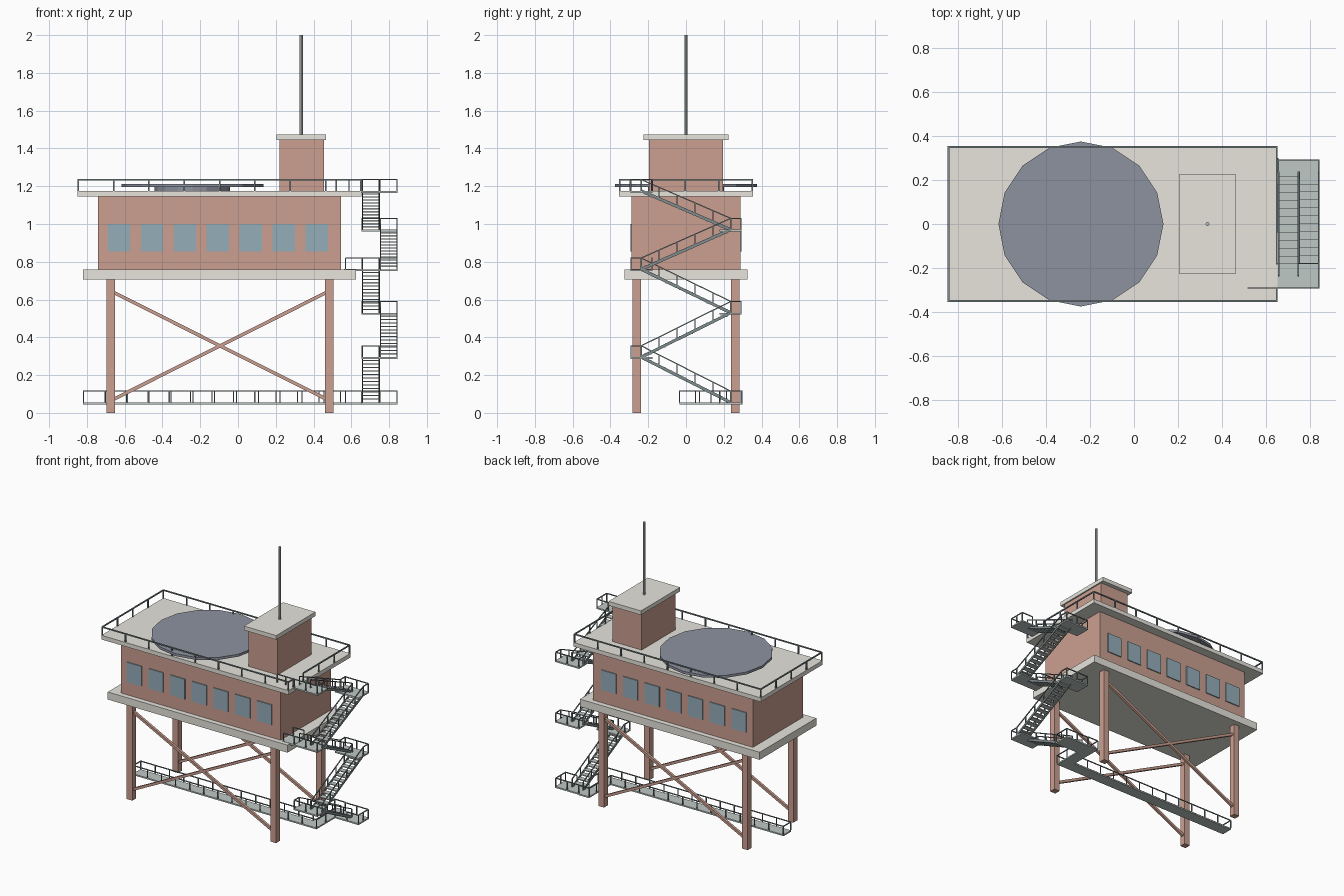
import bpy, bmesh
from math import ceil
from mathutils import Vector, Matrix

if "Cube" in bpy.data.objects:
    bpy.data.objects.remove(bpy.data.objects["Cube"])


def material(name, rgb):
    m = bpy.data.materials.new(name)
    m.diffuse_color = (*rgb, 1)
    m.use_nodes = True
    m.node_tree.nodes["Principled BSDF"].inputs["Base Color"].default_value = m.diffuse_color
    return m


BRICK = material("brick_red", (0.60, 0.35, 0.28))
STONE = material("pale_concrete", (0.80, 0.78, 0.72))
GLASS = material("window_blue", (0.30, 0.42, 0.49))
NAVY = material("pad_navy", (0.27, 0.29, 0.35))
STEEL = material("green_grey_steel", (0.52, 0.58, 0.56))
DARK = material("dark_steel", (0.22, 0.27, 0.28))


def finish(name, bm, mat):
    bmesh.ops.recalc_face_normals(bm, faces=bm.faces)
    mesh = bpy.data.meshes.new(name)
    bm.to_mesh(mesh)
    bm.free()
    mesh.materials.append(mat)
    obj = bpy.data.objects.new(name, mesh)
    bpy.context.collection.objects.link(obj)


def add_box(bm, x0, x1, y0, y1, z0, z1):
    m = Matrix.Translation(((x0 + x1) / 2, (y0 + y1) / 2, (z0 + z1) / 2))
    bmesh.ops.create_cube(bm, size=1, matrix=m @ Matrix.Diagonal((x1 - x0, y1 - y0, z1 - z0, 1)))


def add_bar(bm, p, q, w, h):
    # square bar from p to q, with its height kept upright
    p, q = Vector(p), Vector(q)
    d = (q - p).normalized()
    side = d.cross(Vector((0, 0, 1)))
    side = side.normalized() if side.length > 1e-4 else Vector((1, 0, 0))
    up = side.cross(d)
    rot = Matrix((side, d, up)).transposed().to_4x4()
    m = Matrix.Translation((p + q) / 2) @ rot @ Matrix.Diagonal((w, (q - p).length, h, 1))
    bmesh.ops.create_cube(bm, size=1, matrix=m)


def boxes(name, mat, dims):
    bm = bmesh.new()
    for d in dims:
        add_box(bm, *d)
    finish(name, bm, mat)


def prism(name, mat, sides, r, x, y, z0, z1):
    bm = bmesh.new()
    bmesh.ops.create_cone(bm, cap_ends=True, segments=sides, radius1=r, radius2=r, depth=z1 - z0,
                          matrix=Matrix.Translation((x, y, (z0 + z1) / 2)))
    finish(name, bm, mat)


def add_rail(bm, pts, h=0.06, t=0.006, gap=0.12):
    # top rail along a path with evenly spaced posts
    lift = Vector((0, 0, h))
    pts = [Vector(p) for p in pts]
    for p, q in zip(pts, pts[1:]):
        add_bar(bm, p + lift, q + lift, t, t)
        n = max(1, ceil((q - p).length / gap))
        for i in range(n + 1):
            a = p.lerp(q, i / n)
            add_bar(bm, a, a + lift, t, t)


# legs and cross braces
LX, LY = (-0.673, 0.483), (-0.262, 0.262)
boxes("legs", BRICK, [(x - .0225, x + .0225, y - .0225, y + .0225, 0, .71) for x in LX for y in LY])
bm = bmesh.new()
for y in LY:
    add_bar(bm, (LX[0], y, .645), (LX[1], y, .065), .018, .018)
    add_bar(bm, (LX[0], y, .065), (LX[1], y, .645), .018, .018)
finish("cross_braces", bm, BRICK)

# main building
boxes("lower_deck", STONE, [(-.82, .625, -.325, .325, .705, .76)])
boxes("cabin", BRICK, [(-.74, .545, -.288, .288, .76, 1.145)])
boxes("roof_deck", STONE, [(-.85, .655, -.355, .355, 1.145, 1.175)])
boxes("windows", GLASS, [(x - .059, x + .059, min(s * .28, s * .295), max(s * .28, s * .295), .855, 1.0)
                         for s in (-1, 1) for x in [-.63 + .1745 * i for i in range(7)]])

# roof house and mast
boxes("roof_house", BRICK, [(.22, .455, -.195, .195, 1.175, 1.445)])
boxes("roof_house_cap", STONE, [(.205, .465, -.225, .225, 1.445, 1.475)])
prism("mast", STEEL, 8, .009, .335, 0, 1.475, 2.0)

# landing pad
prism("landing_pad", NAVY, 16, .376, -.242, 0, 1.195, 1.213)
prism("landing_pad_support", NAVY, 16, .2, -.242, 0, 1.175, 1.195)

# roof railing, open where the stair arrives
bm = bmesh.new()
X0, X1, Y, Z = -.846, .651, .351, 1.175
add_rail(bm, [(X1, -.18, Z), (X1, Y, Z), (X0, Y, Z), (X0, -Y, Z), (X1, -Y, Z), (X1, -.295, Z)],
         t=.008, gap=.2)
finish("roof_railing", bm, DARK)

# stair tower: five flights zigzagging between landings
LEVELS = [.055, .295, .53, .76, .97, 1.175]
END, EDGE, IN, OUT, MID = .237, .295, .657, .845, .751
STEPS = 13
treads, stringers, rails = bmesh.new(), bmesh.new(), bmesh.new()
for i, (za, zb) in enumerate(zip(LEVELS, LEVELS[1:])):
    s = 1 if i % 2 == 0 else -1
    xa, xb = (IN + .003, MID - .003) if s > 0 else (MID + .003, OUT - .003)
    a, b = Vector((0, s * END, za)), Vector((0, -s * END, zb))
    for x in (xa, xb):
        off = Vector((x, 0, 0))
        add_bar(stringers, a + off, b + off, .006, .016)
        add_rail(rails, [a + off, b + off])
    for k in range(1, STEPS):
        p = a.lerp(b, k / STEPS)
        add_box(treads, xa, xb, p.y - .018, p.y + .018, p.z - .003, p.z + .003)
finish("stair_treads", treads, STEEL)
finish("stair_stringers", stringers, DARK)

landings = []
for i, z in enumerate(LEVELS):
    s = 1 if i % 2 == 0 else -1
    ys = sorted((s * .178, s * EDGE))
    landings.append((IN - .003, OUT, *ys, z - .01, z))
    e = s * (EDGE - .003)
    path = [(OUT - .003, s * END, z), (OUT - .003, e, z), (IN, e, z)]
    if i in (1, 2, 4):
        path.append((IN, s * END, z))
    add_rail(rails, path)
    if i in (0, 5):
        add_rail(rails, [(MID, s * .18, z), (OUT - .003, s * .18, z), (OUT - .003, s * END, z)])

# bridges from landings to the lower deck and roof deck
landings.append((.56, .66, -.295, -.178, .75, .762))
add_rail(rails, [(.57, -.292, .76), (IN, -.292, .76)])
add_rail(rails, [(.57, -.18, .76), (IN, -.18, .76)])
add_rail(rails, [(.52, -.292, 1.175), (IN, -.292, 1.175)])
boxes("stair_landings", STEEL, landings)
finish("stair_railings", rails, DARK)

# low walkway under the platform, turning to meet the bottom landing
W0, W1, C0, C1, ZW = -.035, .05, .57, .655, .055
boxes("walkway_floor", STEEL, [(-.82, C1, W0, W1, ZW - .01, ZW), (C0, C1, W1, .30, ZW - .01, ZW)])
bm = bmesh.new()
add_rail(bm, [(C0, .297, ZW), (C0, W1, ZW), (-.817, W1, ZW), (-.817, W0, ZW), (C1, W0, ZW), (C1, .178, ZW)])
add_rail(bm, [(C0, .297, ZW), (C1, .297, ZW)])
finish("walkway_railing", bm, DARK)
